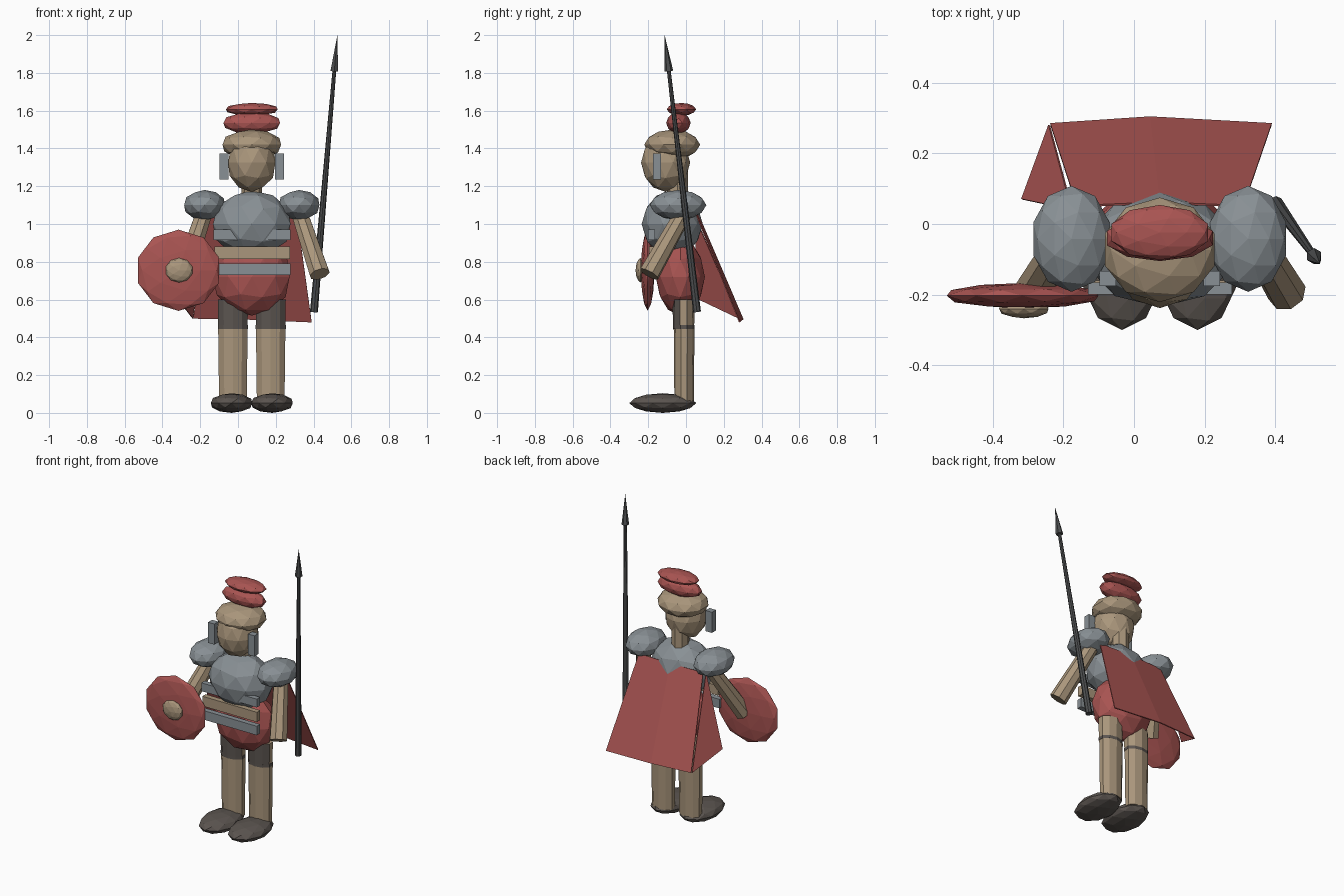
import bpy, bmesh, math
from mathutils import Vector, Matrix

if "Cube" in bpy.data.objects:
    bpy.data.objects.remove(bpy.data.objects["Cube"])

def material(name, rgb):
    m = bpy.data.materials.new(name)
    m.diffuse_color = (*rgb, 1)
    m.use_nodes = True
    m.node_tree.nodes["Principled BSDF"].inputs["Base Color"].default_value = m.diffuse_color
    return m

RED = material("red cloth", (0.40, 0.09, 0.085))
STEEL = material("steel grey", (0.25, 0.28, 0.30))
TAN = material("tan skin", (0.40, 0.305, 0.20))
DARK = material("dark leather", (0.105, 0.09, 0.08))
IRON = material("dark iron", (0.075, 0.078, 0.08))
CX = 0.073  # body centre line

def finish(name, bm, *mats):
    me = bpy.data.meshes.new(name)
    bmesh.ops.recalc_face_normals(bm, faces=bm.faces)
    bm.to_mesh(me)
    bm.free()
    for m in mats:
        me.materials.append(m)
    ob = bpy.data.objects.new(name, me)
    bpy.context.collection.objects.link(ob)
    return ob

def ball(name, centre, radii, mat, turn=None):
    """Faceted ellipsoid fitted exactly to its radii."""
    bm = bmesh.new()
    bmesh.ops.create_icosphere(bm, subdivisions=2, radius=1)
    if turn:
        bmesh.ops.rotate(bm, verts=bm.verts, matrix=Matrix.Rotation(math.pi / 2, 3, turn))
    for i in range(3):
        top = max(v.co[i] for v in bm.verts)
        for v in bm.verts:
            v.co[i] = centre[i] + v.co[i] / top * radii[i]
    return finish(name, bm, mat)

def box(name, lo, hi, mat):
    bm = bmesh.new()
    bmesh.ops.create_cube(bm, size=1)
    for v in bm.verts:
        v.co = Vector([lo[i] + (v.co[i] + 0.5) * (hi[i] - lo[i]) for i in range(3)])
    return finish(name, bm, mat)

def rod(name, a, b, r1, r2, mat, sides=8, squash=1, front=None):
    """Tapered cylinder from a to b; front = second material on -y faces."""
    a, b = Vector(a), Vector(b)
    bm = bmesh.new()
    bmesh.ops.create_cone(bm, cap_ends=True, segments=sides, radius1=r1, radius2=r2,
                          depth=(b - a).length)
    bmesh.ops.scale(bm, vec=(1, squash, 1), verts=bm.verts)
    q = Vector((0, 0, 1)).rotation_difference(b - a).to_matrix().to_4x4()
    bmesh.ops.transform(bm, verts=bm.verts, matrix=Matrix.Translation((a + b) / 2) @ q)
    if front:
        bm.normal_update()
        for f in bm.faces:
            f.material_index = int(f.normal.y < -0.5)
        return finish(name, bm, mat, front)
    return finish(name, bm, mat)

def sheet(name, points, faces, mat):
    bm = bmesh.new()
    vs = [bm.verts.new(p) for p in points]
    for f in faces:
        bm.faces.new([vs[i] for i in f])
    ob = finish(name, bm, mat)
    mod = ob.modifiers.new("thickness", 'SOLIDIFY')
    mod.thickness = 0.006
    mod.offset = 0
    return ob

# torso and tunic
ball("breastplate", (CX, -0.073, 1.0), (0.205, 0.162, 0.178), STEEL)
ball("tunic", (CX, -0.03, 0.72), (0.2, 0.13, 0.205), RED)
box("waist_band", (-0.125, -0.195, 0.815), (0.275, -0.16, 0.88), TAN)
box("belt", (-0.13, -0.2, 0.73), (0.278, -0.165, 0.79), STEEL)
box("chest_strap", (-0.13, -0.2, 0.915), (0.278, -0.165, 0.97), STEEL)

# neck, head and helmet
rod("neck", (CX, -0.045, 1.1), (CX, -0.045, 1.32), 0.055, 0.055, TAN)
ball("head", (CX, -0.108, 1.325), (0.125, 0.13, 0.155), TAN)
ball("helmet", (CX, -0.073, 1.42), (0.155, 0.148, 0.08), TAN)
ball("lower_crest", (CX, -0.04, 1.535), (0.15, 0.065, 0.058), RED)
ball("upper_crest", (CX, -0.024, 1.607), (0.137, 0.078, 0.034), RED)

# paired parts, mirrored about the body centre line
for side, s in (("left", -1), ("right", 1)):
    ball(side + "_shoulder_plate", (CX + s * 0.25, -0.042, 1.1), (0.108, 0.15, 0.08), STEEL)
    c = CX + s * 0.147
    box(side + "_cheek_plate", (c - 0.023, -0.175, 1.235), (c + 0.023, -0.133, 1.372), STEEL)
    rod(side + "_arm", (CX + s * 0.245, 0.0, 1.08), (CX + s * 0.36, -0.195, 0.735),
        0.045, 0.056, TAN)
    x = CX + s * 0.1
    rod(side + "_lower_leg", (x, -0.01, 0.06), (x, -0.01, 0.45), 0.077, 0.082, TAN, 10, 0.67)
    rod(side + "_knee_band", (x, -0.012, 0.445), (x, -0.012, 0.465), 0.084, 0.084, DARK, 10, 0.68)
    rod(side + "_thigh", (x, -0.013, 0.465), (x, -0.013, 0.6), 0.082, 0.084, TAN, 10, 0.69, DARK)
    ball(side + "_shoe", (CX + s * 0.107, -0.123, 0.052), (0.11, 0.177, 0.052), DARK)

# cape: back panel with a slight bow, and a side flap
sheet("cape", [(-0.162, 0.05, 1.06), (CX, 0.06, 1.06), (0.31, 0.05, 1.06),
               (0.39, 0.283, 0.48), (0.045, 0.302, 0.495), (-0.237, 0.283, 0.5)],
      [(0, 1, 4, 5), (1, 2, 3, 4)], RED)
sheet("cape_flap", [(-0.175, 0.04, 1.06), (-0.24, 0.28, 0.5), (-0.317, 0.07, 0.6)],
      [(0, 1, 2)], RED)

# round shield with boss
ball("shield", (-0.315, -0.203, 0.755), (0.215, 0.036, 0.215), RED, 'X')
ball("shield_boss", (-0.312, -0.24, 0.755), (0.07, 0.027, 0.065), TAN, 'X')

# spear
foot, tip = Vector((0.402, 0.058, 0.535)), Vector((0.526, -0.113, 2.0))
neck = foot.lerp(tip, 0.87)
rod("spear_shaft", foot, neck, 0.021, 0.01, IRON, 8)
rod("spear_head", neck, tip, 0.023, 0.0, IRON, 6)
